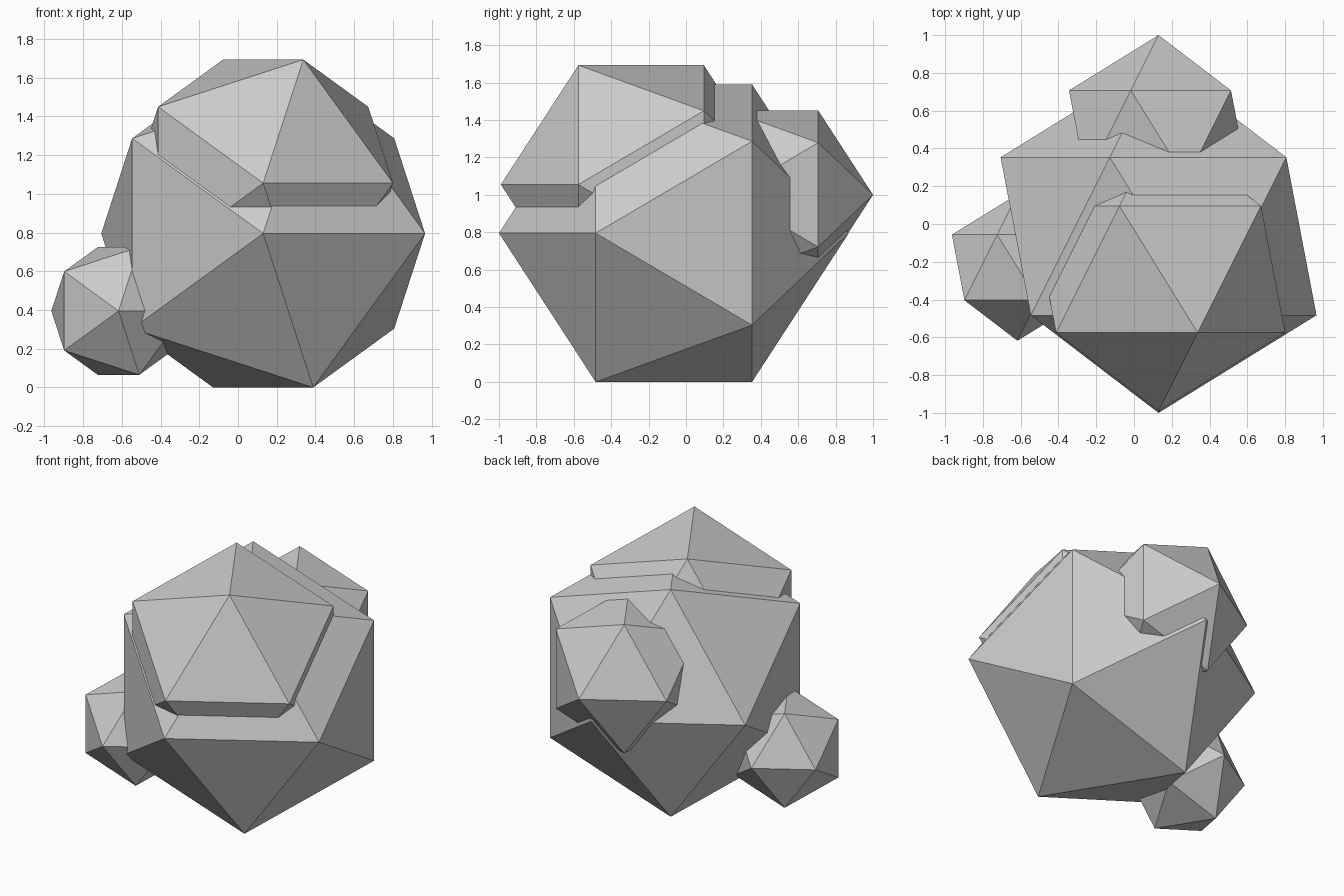
import bpy
import math

if "Cube" in bpy.data.objects:
    bpy.data.objects.remove(bpy.data.objects["Cube"])


def boulder(name, radius, centre):
    """Flat-faced icosahedron with one corner pointing to the front."""
    bpy.ops.mesh.primitive_ico_sphere_add(
        subdivisions=1, radius=radius, location=centre,
        rotation=(math.radians(90), 0, 0))
    obj = bpy.context.object
    obj.name = name
    bpy.ops.object.shade_flat()
    return obj


# Large body of the cluster, standing on the ground
boulder("main_boulder", 0.935, (0.13, -0.065, 0.795))

# Lobe on the upper front
boulder("top_front_boulder", 0.75, (0.13, -0.24, 1.055))

# Lobe on the upper back
boulder("back_boulder", 0.53, (0.13, 0.47, 1.0))

# Small lobe low on the left
boulder("small_left_boulder", 0.388, (-0.617, -0.23, 0.395))
